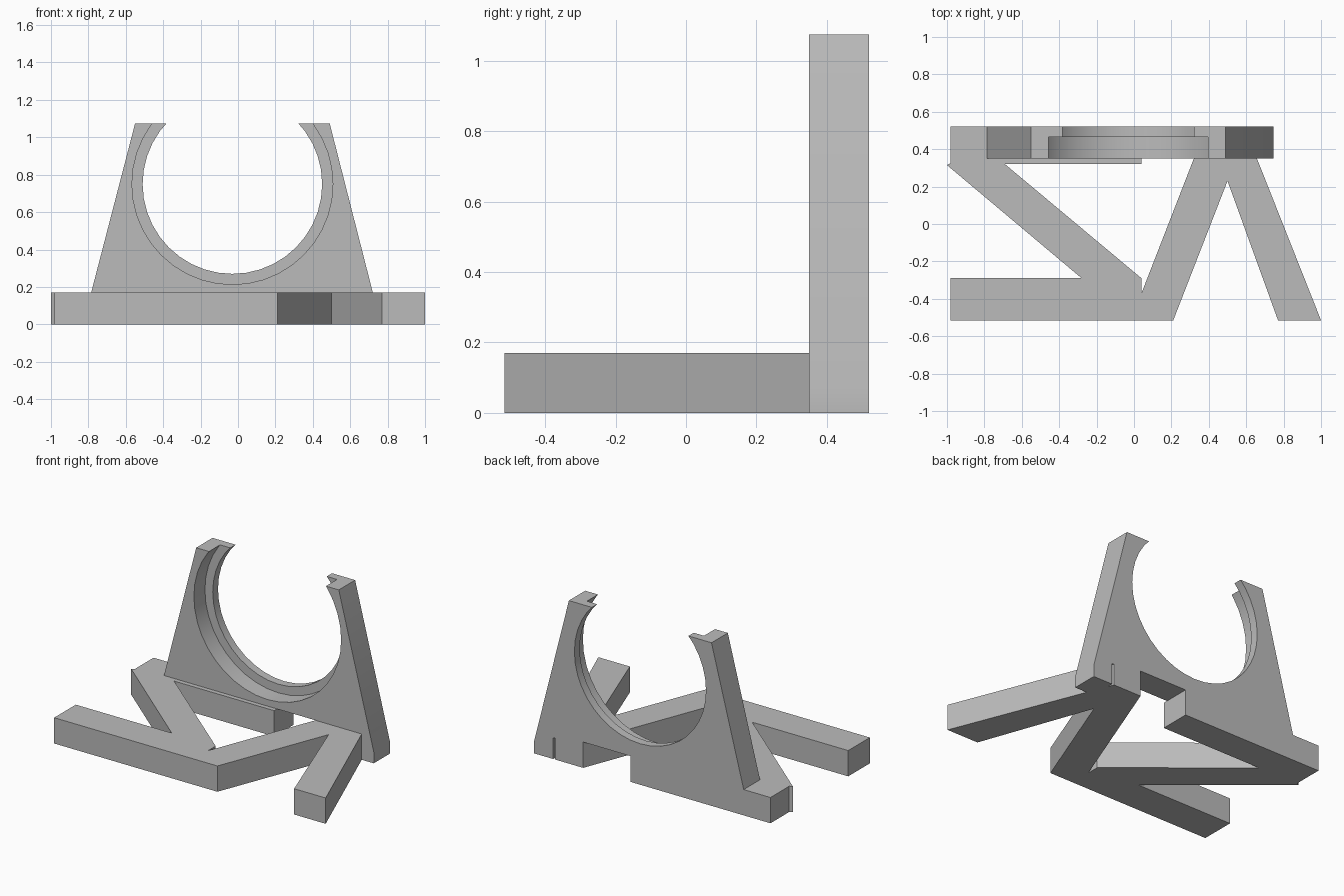
import bpy, bmesh, math
from mathutils import Matrix, Vector

cube = bpy.data.objects.get("Cube")
if cube:
    bpy.data.objects.remove(cube, do_unlink=True)

grey = bpy.data.materials.new("matte_grey")
grey.use_nodes = True
colour = (0.5, 0.5, 0.5, 1)
grey.diffuse_color = colour
grey.node_tree.nodes["Principled BSDF"].inputs["Base Color"].default_value = colour


def add_object(name, bm):
    bmesh.ops.recalc_face_normals(bm, faces=bm.faces)
    mesh = bpy.data.meshes.new(name)
    bm.to_mesh(mesh)
    bm.free()
    mesh.materials.append(grey)
    obj = bpy.data.objects.new(name, mesh)
    bpy.context.collection.objects.link(obj)
    return obj


def prism(name, points, push):
    """Extrude a closed outline along a vector."""
    bm = bmesh.new()
    face = bm.faces.new([bm.verts.new(p) for p in points])
    top = bmesh.ops.extrude_face_region(bm, geom=[face], use_keep_orig=True)
    moved = [v for v in top["geom"] if isinstance(v, bmesh.types.BMVert)]
    bmesh.ops.translate(bm, verts=moved, vec=Vector(push))
    return add_object(name, bm)


def bore(target, radius, y0, y1):
    """Cut a round hole running along y."""
    bm = bmesh.new()
    place = Matrix.Translation((-0.03, (y0 + y1) / 2, 0.75)) @ Matrix.Rotation(math.pi / 2, 4, 'X')
    bmesh.ops.create_cone(bm, cap_ends=True, segments=40, radius1=radius,
                          radius2=radius, depth=y1 - y0, matrix=place)
    cutter = add_object("bore_cutter", bm)
    cutter.hide_render = True
    mod = target.modifiers.new("bore", 'BOOLEAN')
    mod.operation, mod.solver, mod.object = 'DIFFERENCE', 'EXACT', cutter
    bpy.context.view_layer.objects.active = target
    bpy.ops.object.modifier_apply(modifier=mod.name)
    bpy.data.objects.remove(cutter, do_unlink=True)


base_height, front, back = 0.17, 0.35, 0.52

# Zigzag base frame with a forked right side
base_outline = [(-0.98, -0.515), (0.21, -0.515), (0.5, 0.23), (0.77, -0.515),
                (1.0, -0.515), (0.59, back), (0.386, back), (0.04, -0.37),
                (0.04, -0.29), (-0.69, 0.32), (0.04, 0.32), (0.04, back),
                (-0.98, back), (-0.98, 0.325), (-1.0, 0.315),
                (-0.28, -0.29), (-0.98, -0.29)]
prism("base_frame", [(x, y, 0) for x, y in base_outline], (0, 0, base_height))

# Upright plate with a small foot on its left
plate_outline = [(-0.785, base_height), (0.59, base_height), (0.59, 0.14),
                 (0.605, 0.14), (0.605, 0), (0.745, 0), (0.745, 0.075),
                 (0.49, 1.075), (-0.55, 1.075)]
plate = prism("upright_plate", [(x, front, z) for x, z in plate_outline],
              (0, back - front, 0))

# Open round cradle: through hole and wider front recess
bore(plate, 0.48, 0.2, 0.7)
bore(plate, 0.537, 0.2, 0.465)

bpy.ops.object.select_all(action='DESELECT')
plate.select_set(True)
bpy.context.view_layer.objects.active = plate
bpy.ops.object.shade_smooth_by_angle(angle=math.radians(25))
